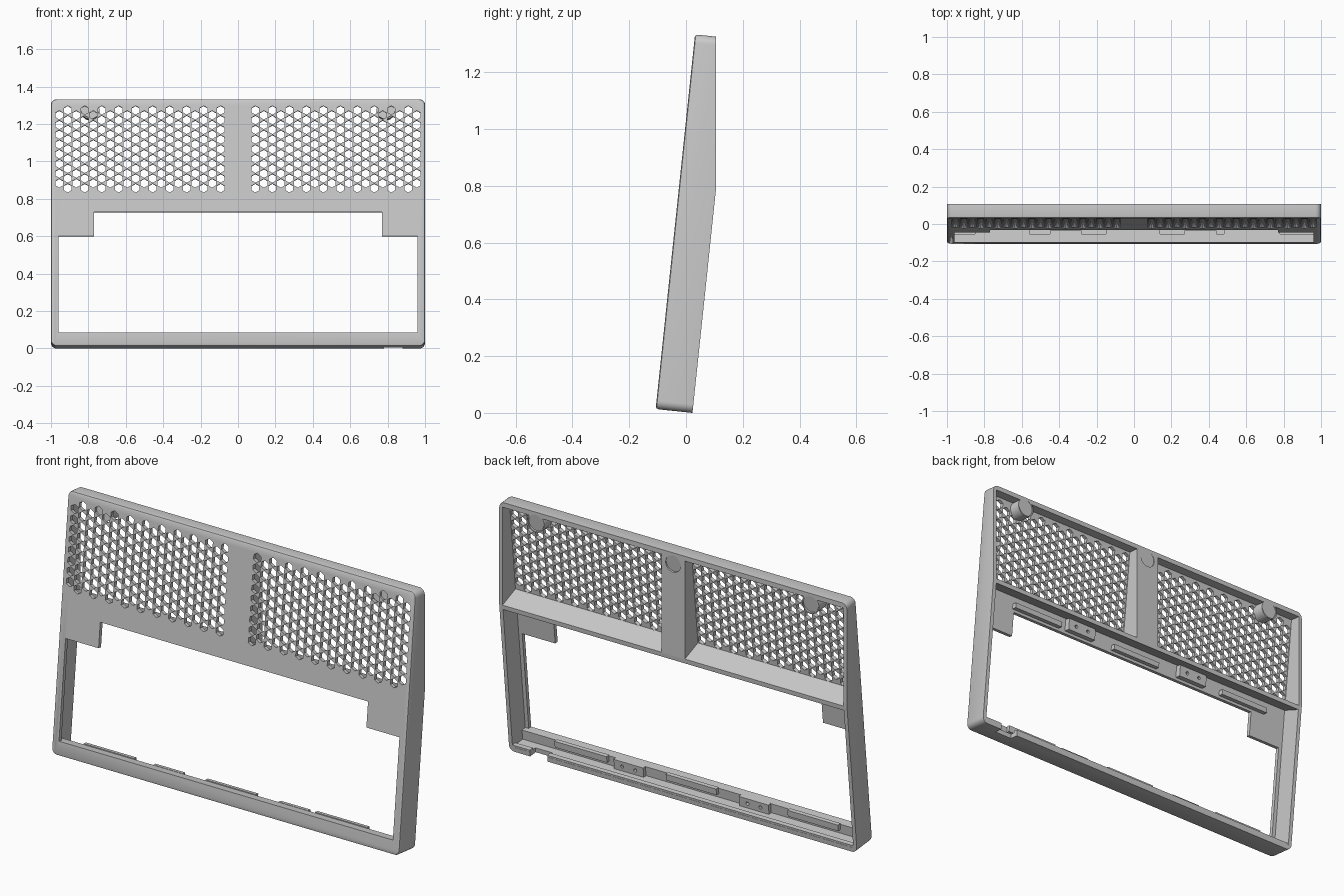
import bpy, bmesh, math
from mathutils import Matrix

if "Cube" in bpy.data.objects:
    bpy.data.objects.remove(bpy.data.objects["Cube"])

# Local frame: x = width, y = depth behind the front face, z = up the front face
TILT = math.radians(6)
PLACE = Matrix.Translation((0, -0.107, 0.0136)) @ Matrix.Rotation(-TILT, 4, 'X')
HEIGHT, DEPTH, WALL = 1.327, 0.1305, 0.02

grey = bpy.data.materials.new("light grey plastic")
grey.diffuse_color = (0.59, 0.59, 0.59, 1)
grey.use_nodes = True
grey.node_tree.nodes["Principled BSDF"].inputs["Base Color"].default_value = grey.diffuse_color


def finish(bm, name):
    bmesh.ops.recalc_face_normals(bm, faces=bm.faces)
    me = bpy.data.meshes.new(name)
    bm.to_mesh(me)
    bm.free()
    me.materials.append(grey)
    ob = bpy.data.objects.new(name, me)
    bpy.context.collection.objects.link(ob)
    return ob


def loft(bm, rings):
    """Closed solid through a list of equal-length rings of points."""
    rows = [[bm.verts.new(p) for p in ring] for ring in rings]
    n = len(rows[0])
    for a, b in zip(rows, rows[1:]):
        for i in range(n):
            j = (i + 1) % n
            bm.faces.new((a[i], a[j], b[j], b[i]))
    bm.faces.new(rows[0][::-1])
    bm.faces.new(rows[-1])


def across(bm, profile, x0, x1):
    """Extrude a (depth, up) profile along x."""
    loft(bm, [[(x, d, u) for d, u in profile] for x in (x0, x1)])


def box(bm, x0, x1, d0, d1, u0, u1):
    across(bm, [(d0, u0), (d1, u0), (d1, u1), (d0, u1)], x0, x1)


def disc(bm, x, u, r, d0, d1, n, r2=None, start=0.0):
    """Prism or cylinder running along depth."""
    loft(bm, [[(x + q * math.cos(start + k * math.tau / n), d,
                u + q * math.sin(start + k * math.tau / n)) for k in range(n)]
              for d, q in ((d0, r), (d1, r2 or r))])


def boolean(ob, bm, operation='DIFFERENCE'):
    tool = finish(bm, "cutter")
    tool.hide_render = True
    bpy.context.view_layer.objects.active = ob
    mod = ob.modifiers.new("cut", 'BOOLEAN')
    mod.operation, mod.object, mod.solver = operation, tool, 'MANIFOLD'
    bpy.ops.object.modifier_apply(modifier=mod.name)
    bpy.data.objects.remove(tool)


def rounded(inset, d, r=0.03, seg=6):
    """Rounded rectangle ring of the outer case."""
    pts = []
    for k, (sx, top) in enumerate(((1, 1), (-1, 1), (-1, 0), (1, 0))):
        cx = sx * (1 - r)
        cu = HEIGHT - r if top else r
        for i in range(seg + 1):
            a = math.pi / 2 * (k + i / seg)
            pts.append((cx + (r - inset) * math.cos(a), d, cu + (r - inset) * math.sin(a)))
    return pts


# Outer case with a softened front edge
bm = bmesh.new()
loft(bm, [rounded(0.01, 0), rounded(0.003, 0.003), rounded(0, 0.01), rounded(0, DEPTH)])
frame = finish(bm, "bezel_frame")

# Two upper bays either side of the centre pillar, with a sloping floor
bm = bmesh.new()
for s in (-1, 1):
    across(bm, [(WALL, 0.828), (0.2, 0.775), (0.2, 1.302), (WALL, 1.302)], s * 0.068, s * 0.981)
boolean(frame, bm)

# Lower bay, leaving a thick lip along the bottom
bm = bmesh.new()
across(bm, [(0.047, 0.024), (0.2, 0.024), (0.2, 0.752), (WALL, 0.803), (WALL, 0.0735), (0.047, 0.0735)],
       -0.98, 0.98)
boolean(frame, bm)

# Stepped window opening
bm = bmesh.new()
outline = [(-0.96, 0.0735), (0.96, 0.0735), (0.96, 0.59), (0.77, 0.59),
           (0.77, 0.7205), (-0.77, 0.7205), (-0.77, 0.59), (-0.96, 0.59)]
loft(bm, [[(x, d, u) for x, u in outline] for d in (-0.1, 0.03)])
boolean(frame, bm)

# Honeycomb vents: twenty staggered columns on each side
bm = bmesh.new()
STEP = 0.0523
for s in (-1, 1):
    for col in range(20):
        odd = col % 2
        for row in range(9 - odd):
            disc(bm, s * (0.093 + col * 0.0454), 0.849 + (row + odd / 2) * STEP,
                 0.0237, -0.05, 0.03, 6, start=math.pi / 6)
boolean(frame, bm)

# Round foot bosses in the upper corners
bm = bmesh.new()
for x in (-0.79, 0.79):
    disc(bm, x, 1.270, 0.049, 0.012, 0.125, 32)
boolean(frame, bm, 'UNION')

# Upper back sliced to a vertical plane
bm = bmesh.new()
t = math.tan(TILT)
across(bm, [(DEPTH + 0.1 * t, 0.695), (DEPTH - 0.605 * t, 1.4), (0.25, 1.4), (0.25, 0.695)], -1.2, 1.2)
boolean(frame, bm)

# Shallow round recesses in the bosses and pillar top
bm = bmesh.new()
for x in (-0.79, 0, 0.79):
    disc(bm, x, 1.270, 0.043, 0.076, 0.2, 32)
boolean(frame, bm)

# Cable notch through the bottom wall
bm = bmesh.new()
box(bm, 0.78, 0.88, 0.085, 0.2, -0.1, 0.05)
boolean(frame, bm)

# Retaining clips on the bottom lip and beneath the shelf
clips = [(-0.85, -0.56), (-0.15, 0.14), (0.48, 0.78)]
mounts = [(-0.45, -0.28), (0.27, 0.44)]
for name, d0, d1, u0, u1 in (("bottom_clips", 0.045, 0.066, 0.045, 0.078),
                             ("top_clips", 0.018, 0.045, 0.735, 0.762)):
    bm = bmesh.new()
    for a, b in clips:
        box(bm, a, b, d0, d1, u0, u1)
    finish(bm, name)

# Screw mounts with paired holes
for name, d0, d1, u0, u1 in (("bottom_screw_mounts", 0.045, 0.066, 0.022, 0.075),
                             ("top_screw_mounts", 0.018, 0.05, 0.735, 0.797)):
    bm = bmesh.new()
    for a, b in mounts:
        box(bm, a, b, d0, d1, u0, u1)
    ob = finish(bm, name)
    bm = bmesh.new()
    for a, b in mounts:
        for f in (0.28, 0.72):
            disc(bm, a + (b - a) * f, (u0 + u1) / 2, 0.009, d1 - 0.015, 0.2, 12)
    boolean(ob, bm)

# Raised rim along the back of the bottom wall, split at the notch
bm = bmesh.new()
for a, b in ((-0.981, 0.78), (0.88, 0.981)):
    box(bm, a, b, 0.105, DEPTH - 0.001, 0.015, 0.034)
finish(bm, "bottom_rim")

# Tilt everything into place
for ob in list(bpy.context.scene.objects):
    ob.data.transform(PLACE)
    bpy.ops.object.select_all(action='DESELECT')
    ob.select_set(True)
    bpy.context.view_layer.objects.active = ob
    bpy.ops.object.shade_smooth_by_angle(angle=math.radians(30))
